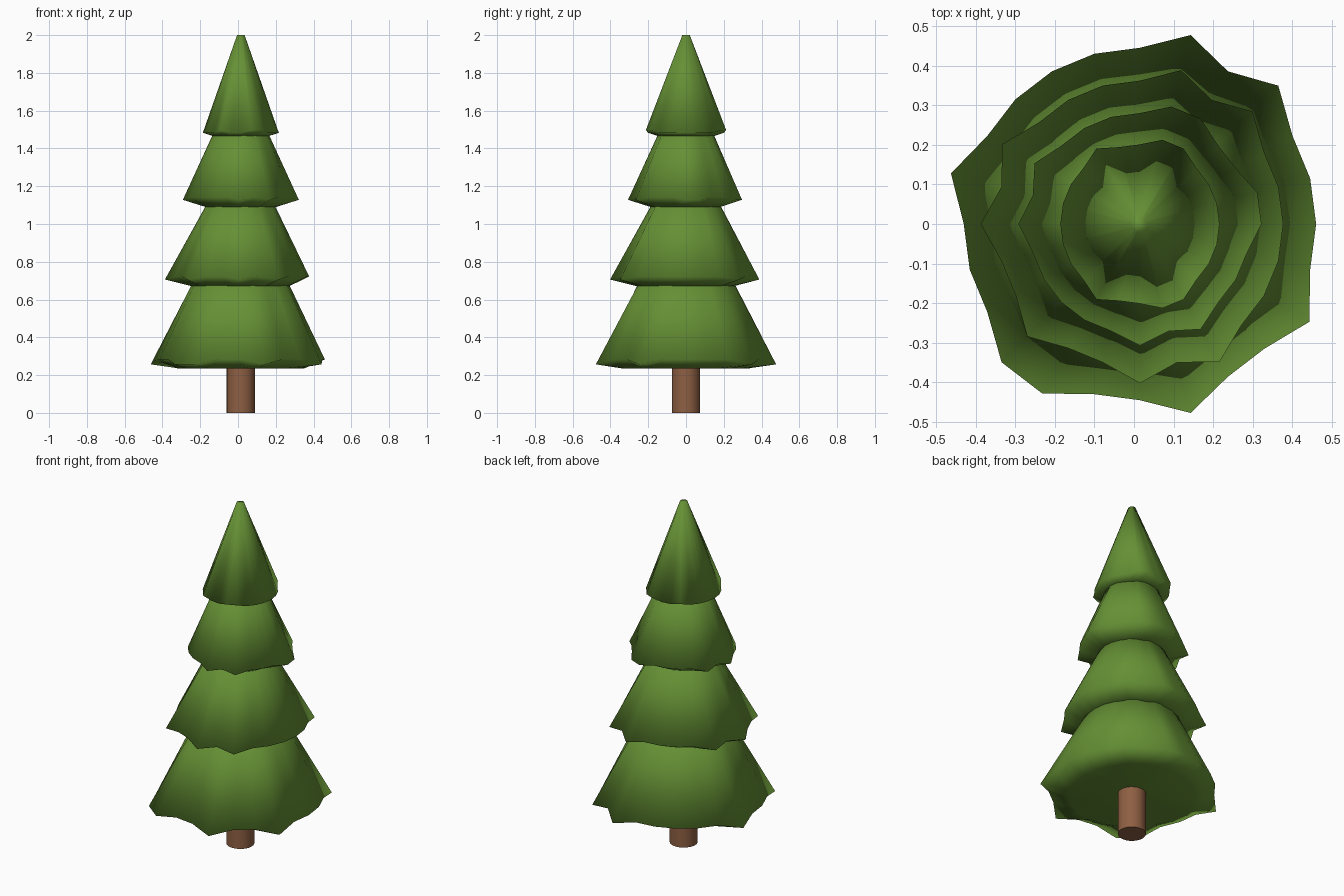
import bpy, bmesh, math

if "Cube" in bpy.data.objects:
    bpy.data.objects.remove(bpy.data.objects["Cube"])

CX = 0.015     # trunk axis offset: the ragged skirts balance around x = 0
SIDES = 24


def material(name, color):
    m = bpy.data.materials.new(name)
    m.diffuse_color = (*color, 1)
    m.use_nodes = True
    m.node_tree.nodes["Principled BSDF"].inputs["Base Color"].default_value = m.diffuse_color
    return m


green = material("needles", (0.13, 0.28, 0.035))
brown = material("bark", (0.27, 0.115, 0.055))


def foliage_tier(name, base, spike, spikes, inner, top, dip):
    """Cone skirt whose rim has longer points at the listed 15 degree steps.
    base, spike, inner, top are (radius, z); dip is the underside centre z."""
    bm = bmesh.new()

    def ring(pick):
        verts = []
        for i in range(SIDES):
            r, z = pick(i)
            a = 2 * math.pi * i / SIDES
            verts.append(bm.verts.new((CX + r * math.cos(a), r * math.sin(a), z)))
        return verts

    upper = ring(lambda i: top)
    rim = ring(lambda i: spike if i in spikes else base)
    under = ring(lambda i: inner)
    centre = bm.verts.new((CX, 0, dip))
    bm.faces.new(upper)
    for i in range(SIDES):
        j = (i + 1) % SIDES
        bm.faces.new((rim[i], rim[j], upper[j], upper[i]))
        bm.faces.new((under[i], under[j], rim[j], rim[i]))
        bm.faces.new((centre, under[j], under[i]))
    bmesh.ops.recalc_face_normals(bm, faces=bm.faces[:])
    for f in bm.faces:
        f.smooth = True
    mesh = bpy.data.meshes.new(name)
    bm.to_mesh(mesh)
    bm.free()
    mesh.materials.append(green)
    bpy.context.collection.objects.link(bpy.data.objects.new(name, mesh))


# Foliage, from the ground up
foliage_tier("foliage_bottom", (0.445, 0.283), (0.494, 0.257), {3, 5, 11, 15, 16, 19, 22},
             (0.335, 0.235), (0.215, 0.765), 0.25)
foliage_tier("foliage_lower", (0.362, 0.722), (0.402, 0.706), {3, 5, 10, 12, 15, 18, 20},
             (0.25, 0.668), (0.15, 1.16), 0.69)
foliage_tier("foliage_upper", (0.28, 1.142), (0.307, 1.128), {0, 1, 4, 5, 10, 12, 18, 20},
             (0.18, 1.088), (0.118, 1.54), 1.11)
foliage_tier("foliage_top", (0.201, 1.483), (0.22, 1.497), {4, 5, 8, 16, 19, 20},
             (0.14, 1.463), (0.02, 2.0), 1.48)

# Trunk
bpy.ops.mesh.primitive_cylinder_add(vertices=SIDES, radius=0.075, depth=0.3,
                                    location=(CX, 0, 0.15))
trunk = bpy.context.object
trunk.name = "trunk"
trunk.data.materials.append(brown)
bpy.ops.object.shade_smooth_by_angle(angle=math.radians(40))
